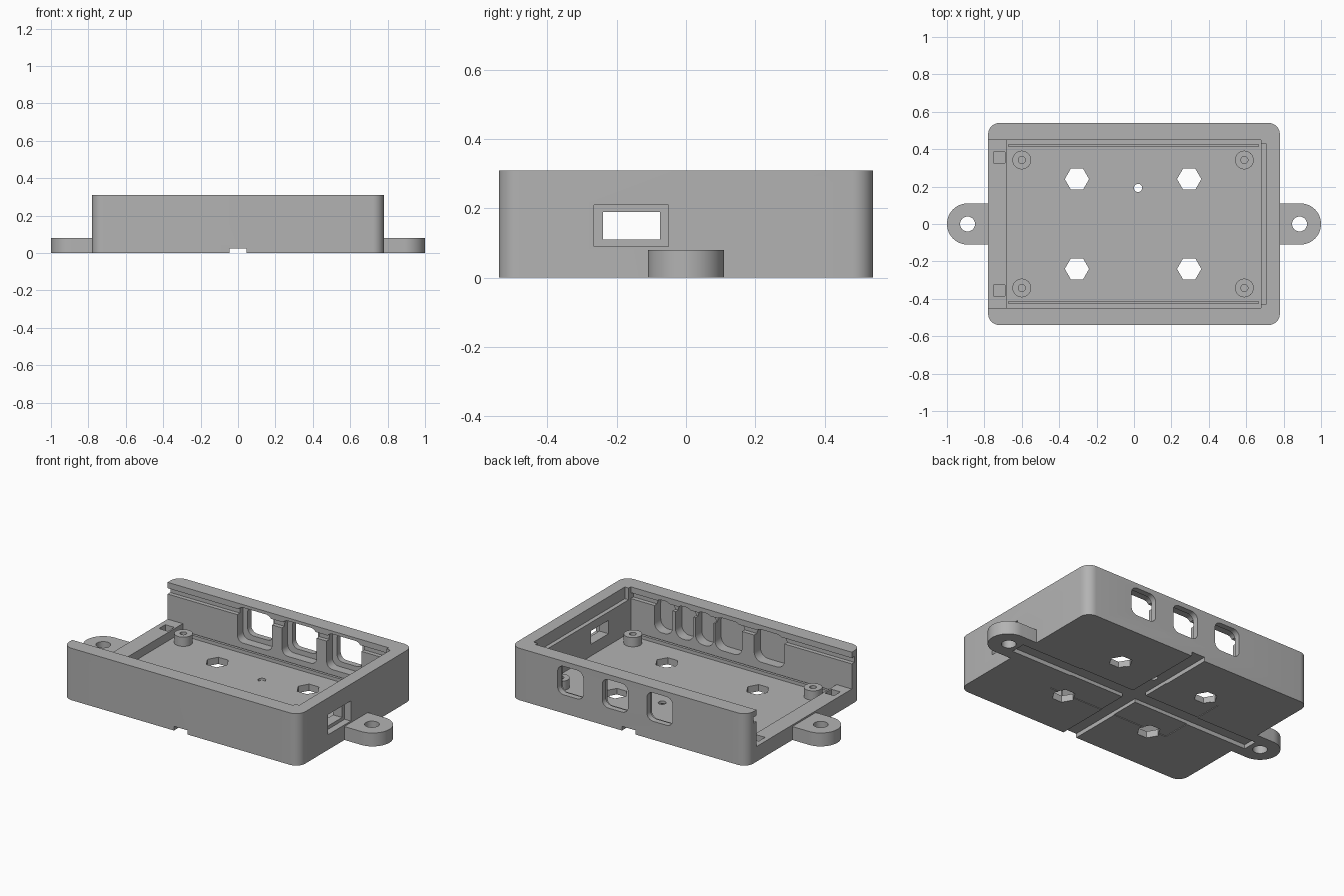
import bpy, bmesh, math

cube = bpy.data.objects.get("Cube")
if cube:
    bpy.data.objects.remove(cube, do_unlink=True)

grey = bpy.data.materials.new("plain grey")
grey.use_nodes = True
grey.diffuse_color = (0.45, 0.45, 0.45, 1)
grey.node_tree.nodes["Principled BSDF"].inputs["Base Color"].default_value = grey.diffuse_color


# Outlines
def rect(u0, u1, v0, v1, r=0.0, seg=8):
    if r == 0:
        return [(u0, v0), (u1, v0), (u1, v1), (u0, v1)]
    pts = []
    corners = [(u1 - r, v1 - r), (u0 + r, v1 - r), (u0 + r, v0 + r), (u1 - r, v0 + r)]
    for q, (cu, cv) in enumerate(corners):
        for i in range(seg + 1):
            a = (q + i / seg) * math.pi / 2
            pts.append((cu + r * math.cos(a), cv + r * math.sin(a)))
    return pts


def circle(u, v, r, n=32):
    return [(u + r * math.cos(2 * math.pi * i / n), v + r * math.sin(2 * math.pi * i / n))
            for i in range(n)]


# Extrude an outline along an axis
def prism(name, outline, w0, w1, axis="z"):
    place = {"z": lambda u, v, w: (u, v, w),
             "y": lambda u, v, w: (u, w, v),
             "x": lambda u, v, w: (w, u, v)}[axis]
    bm = bmesh.new()
    low = [bm.verts.new(place(u, v, w0)) for u, v in outline]
    high = [bm.verts.new(place(u, v, w1)) for u, v in outline]
    bm.faces.new(low)
    bm.faces.new(high)
    n = len(outline)
    for i in range(n):
        j = (i + 1) % n
        bm.faces.new((low[i], low[j], high[j], high[i]))
    bmesh.ops.recalc_face_normals(bm, faces=bm.faces)
    mesh = bpy.data.meshes.new(name)
    bm.to_mesh(mesh)
    bm.free()
    mesh.materials.append(grey)
    ob = bpy.data.objects.new(name, mesh)
    bpy.context.collection.objects.link(ob)
    return ob


def select(ob):
    bpy.ops.object.select_all(action="DESELECT")
    ob.select_set(True)
    bpy.context.view_layer.objects.active = ob


def combine(target, tool, operation="DIFFERENCE"):
    tool.hide_render = True
    mod = target.modifiers.new("combine", "BOOLEAN")
    mod.operation = operation
    mod.solver = "EXACT"
    mod.object = tool
    select(target)
    bpy.ops.object.modifier_apply(modifier=mod.name)
    bpy.data.objects.remove(tool, do_unlink=True)


def cut(target, outline, w0, w1, axis="z"):
    combine(target, prism("cutter", outline, w0, w1, axis))


def smooth(ob):
    select(ob)
    bpy.ops.object.shade_smooth_by_angle(angle=math.radians(30))


FLOOR, LEDGE, TOP, INNER = 0.04, 0.09, 0.31, 0.45

# Case body with mounting tabs
body = prism("case_body", rect(-0.78, 0.78, -0.54, 0.54, 0.06), 0, TOP)
for s in (-1, 1):
    tab = [(s * 0.72, -0.11)]
    for i in range(25):
        a = math.pi * (i / 24 - 0.5)
        tab.append((s * (0.89 + 0.11 * math.cos(a)), 0.11 * math.sin(a)))
    tab.append((s * 0.72, 0.11))
    combine(body, prism("tab", tab, 0, 0.08), "UNION")

# Cavity, open end and sliding lid slot
cut(body, rect(-0.68, 0.68, -INNER, INNER), FLOOR, 0.5)
cut(body, rect(-0.9, -0.6, -INNER, INNER), LEDGE, 0.5)
cut(body, rect(-0.9, 0.68, -0.475, 0.475), 0.24, 0.275)
cut(body, rect(0.5, 0.705, -0.43, 0.43), 0.24, 0.5)

# Back wall windows with wider inner recesses
for x in (-0.205, 0.09, 0.385):
    cut(body, rect(x - 0.115, x + 0.115, 0.08, 0.292, 0.04), 0.4, 0.505, "y")
    cut(body, rect(x - 0.085, x + 0.085, 0.11, 0.28, 0.04), 0.4, 0.6, "y")

# Front wall inner pockets
for x, half in ((0.464, 0.06), (0.325, 0.06), (0.193, 0.06), (0.035, 0.09), (-0.235, 0.1)):
    cut(body, rect(x - half, x + half, 0.09, 0.285, 0.05), -0.51, -0.4, "y")

# Connector opening in the end wall
cut(body, rect(-0.265, -0.05, 0.09, 0.21), 0.74, 0.9, "x")
cut(body, rect(-0.24, -0.075, 0.11, 0.19), 0.6, 0.9, "x")

# Latch pockets in the ledge
for s in (-1, 1):
    cut(body, rect(-0.75, -0.69, s * 0.355 - 0.03, s * 0.355 + 0.03), 0.04, 0.2)

# Underside recess and crossed grooves
cut(body, rect(-0.41, 0.41, -0.22, 0.22), -0.1, 0.004)
cut(body, rect(-0.045, 0.045, -0.7, 0.7), -0.1, 0.025)
cut(body, rect(-0.82, 0.82, -0.045, 0.045), -0.1, 0.025)

# Floor and tab holes
for x in (-0.305, 0.295):
    for y in (-0.24, 0.24):
        cut(body, circle(x, y, 0.065, 6), -0.1, 0.2)
cut(body, circle(0.022, 0.193, 0.022, 20), -0.1, 0.2)
for x in (-0.89, 0.885):
    cut(body, circle(x, 0, 0.04), -0.1, 0.2)
smooth(body)

# Screw posts and floor ridges
for ys, side in ((-1, "front"), (1, "back")):
    for x, end in ((-0.6, "right"), (0.59, "left")):
        post = prism(f"{side}_{end}_screw_post", circle(x, ys * 0.342, 0.05), FLOOR - 0.005, 0.095)
        cut(post, circle(x, ys * 0.342, 0.019, 20), 0.05, 0.2)
        smooth(post)
    y = ys * 0.42
    prism(f"{side}_floor_ridge", rect(-0.67, 0.665, y - 0.008, y + 0.008), FLOOR - 0.005, 0.06)
